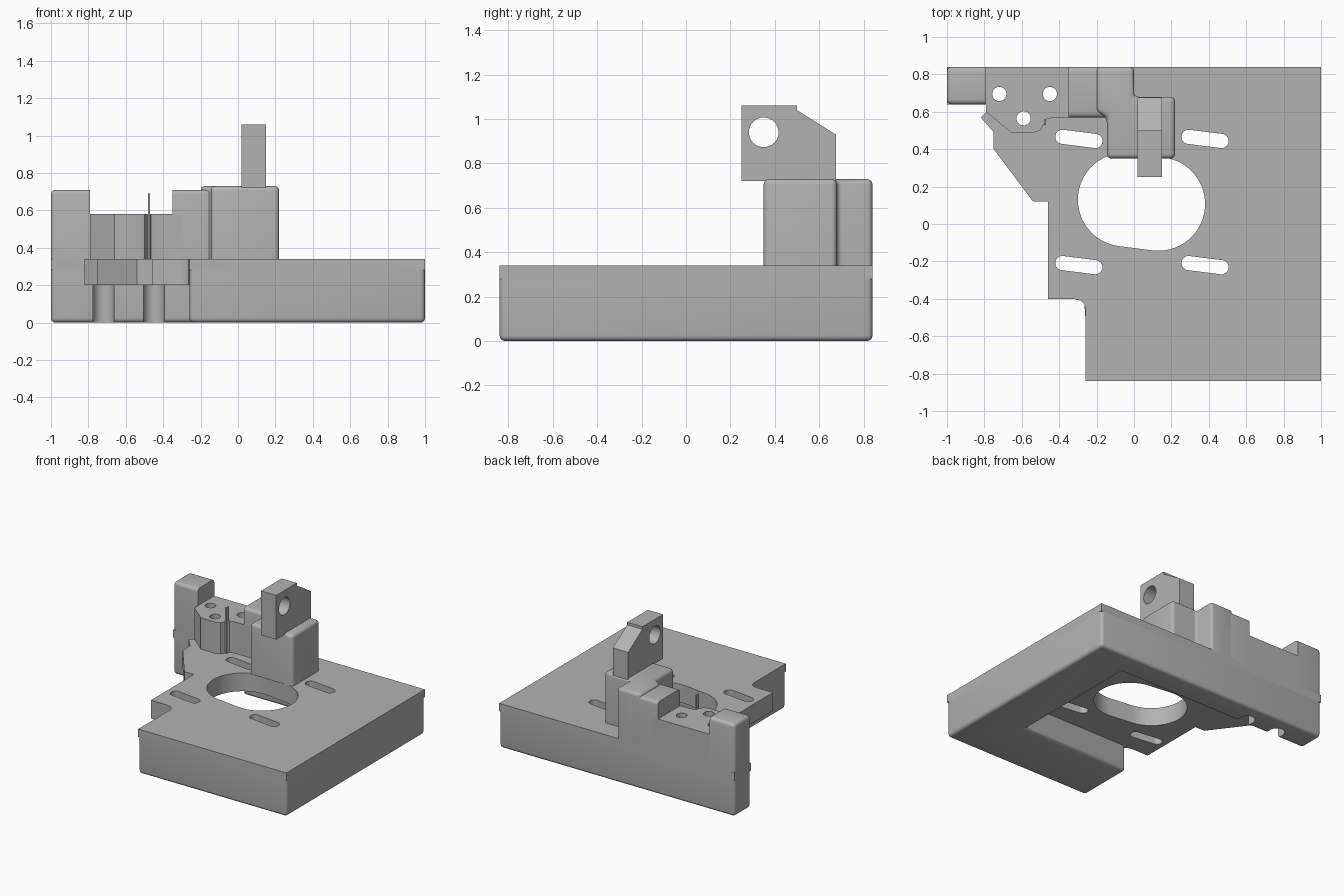
import bpy, bmesh, math
from mathutils import Matrix, Vector

cube = bpy.data.objects.get("Cube")
if cube:
    bpy.data.objects.remove(cube, do_unlink=True)

grey = bpy.data.materials.new("machined_grey")
grey.use_nodes = True
grey.diffuse_color = (0.45, 0.45, 0.45, 1)
grey.node_tree.nodes["Principled BSDF"].inputs["Base Color"].default_value = (0.45, 0.45, 0.45, 1)


def prism(name, outline, z0, z1, bevel=0, round_bottom=False, round_top=False, sharp_x=None):
    """Extrude an outline upwards, rounding the wanted edges."""
    bm = bmesh.new()
    base = bm.faces.new([bm.verts.new((x, y, z0)) for x, y in outline])
    ext = bmesh.ops.extrude_face_region(bm, geom=[base])
    moved = [v for v in ext["geom"] if isinstance(v, bmesh.types.BMVert)]
    bmesh.ops.translate(bm, verts=moved, vec=(0, 0, z1 - z0))
    bmesh.ops.recalc_face_normals(bm, faces=bm.faces)
    if bevel:
        def wanted(e):
            a, b = (v.co for v in e.verts)
            if sharp_x is not None and abs(a.x - sharp_x) < 1e-4 and abs(b.x - sharp_x) < 1e-4:
                return False
            if abs(a.z - b.z) > 1e-4:
                return True
            return round_top if a.z > (z0 + z1) / 2 else round_bottom
        bmesh.ops.bevel(bm, geom=[e for e in bm.edges if wanted(e)], offset=bevel,
                        segments=4, profile=0.5, affect='EDGES', clamp_overlap=True)
    mesh = bpy.data.meshes.new(name)
    bm.to_mesh(mesh)
    bm.free()
    mesh.materials.append(grey)
    obj = bpy.data.objects.new(name, mesh)
    bpy.context.collection.objects.link(obj)
    return obj


def box(x0, x1, y0, y1):
    return [(x0, y0), (x1, y0), (x1, y1), (x0, y1)]


def stadium(a, b, r, n=16):
    """Outline around two equal circles; a == b gives one circle."""
    a, b = Vector(a), Vector(b)
    d = b - a
    ang = math.atan2(d.y, d.x)
    pts = []
    for c, start in ((b, ang - math.pi / 2), (a, ang + math.pi / 2)):
        steps = n if d.length == 0 else n + 1
        for i in range(steps):
            t = start + math.pi * i / n
            pts.append((c.x + r * math.cos(t), c.y + r * math.sin(t)))
    return pts


def cut(obj, cutters):
    for c in cutters:
        mod = obj.modifiers.new("cut", 'BOOLEAN')
        mod.operation = 'DIFFERENCE'
        mod.solver = 'EXACT'
        mod.object = c
    bpy.context.view_layer.objects.active = obj
    for mod in list(obj.modifiers):
        bpy.ops.object.modifier_apply(modifier=mod.name)


# Lower frame: rounded rim around an open recess
frame = prism("lower_frame", [(-0.26, -0.84), (1, -0.84), (1, 0.84), (-1, 0.84), (-1, 0.64),
                              (0.65, 0.64), (0.65, -0.4), (-0.26, -0.4)],
              0, 0.28, 0.025, round_bottom=True)

# Recess ceiling and sharp-edged top deck share the left outline
left_edge = [(-0.82, 0.57), (-0.75, 0.49), (-0.75, 0.4), (-0.54, 0.12), (-0.46, 0.12),
             (-0.46, -0.4), (-0.32, -0.4), (-0.285, -0.41), (-0.265, -0.43)]
floor = prism("recess_ceiling", [(0.8, 0.75), (-0.79, 0.75), (-0.79, 0.6)] + left_edge
              + [(-0.26, -0.5), (0.8, -0.5)], 0.2, 0.28)
deck = prism("top_deck", [(1, 0.84), (-1, 0.84), (-1, 0.64), (-0.79, 0.64), (-0.79, 0.6)] + left_edge
             + [(-0.26, -0.46), (-0.26, -0.84), (1, -0.84)], 0.28, 0.34)

# Corner post
post = prism("corner_post", box(-1, -0.79, 0.64, 0.84), 0.34, 0.71, 0.025,
             round_top=True, sharp_x=-0.79)

# Drilled bracket between post and tower
bracket = prism("drilled_bracket", [(-0.79, 0.84), (-0.79, 0.6), (-0.66, 0.49), (-0.53, 0.49),
                                    (-0.5, 0.5), (-0.485, 0.53), (-0.465, 0.56), (-0.43, 0.57),
                                    (-0.3, 0.57), (-0.3, 0.84)], 0.34, 0.58)
fin = prism("thin_fin", box(-0.48, -0.47, 0.53, 0.56), 0.34, 0.69)

# Stepped block and main tower
step = prism("step_block", box(-0.35, -0.1, 0.57, 0.84), 0.34, 0.71, 0.025,
             round_top=True, sharp_x=-0.35)
tower = prism("tower", [(-0.145, 0.35), (0.22, 0.35), (0.22, 0.68), (0, 0.68), (0, 0.84),
                        (-0.2, 0.84), (-0.2, 0.6), (-0.145, 0.57)],
              0.34, 0.73, 0.025, round_top=True)

# Upright tab: profile in depth and height, extruded sideways
tab = prism("upright_tab", [(0.25, 0.72), (0.675, 0.72), (0.675, 0.93), (0.5, 1.04),
                            (0.5, 1.06), (0.25, 1.06)], 0.02, 0.15)
tab_bore = prism("tab_bore", stadium((0.35, 0.94), (0.35, 0.94), 0.067), -0.1, 0.3)
sideways = Matrix(((0, 0, 1, 0), (1, 0, 0, 0), (0, 1, 0, 0), (0, 0, 0, 1)))
for o in (tab, tab_bore):
    o.data.transform(sideways)

# Cutters: opening, slanted slots, screw holes and open counterbores
opening = prism("opening_cutter", stadium((-0.05, 0.13), (0.13, 0.107), 0.25, 32), 0.1, 0.339 + 0.1)
slots = []
for x in (-0.295, 0.38):
    for y in (0.455, -0.22):
        slots.append(prism("slot_cutter", stadium((x - 0.088, y + 0.011), (x + 0.088, y - 0.011), 0.038),
                           0.1, 0.45))
holes = [prism("hole_cutter", stadium(p, p, 0.038), -0.1, 0.7)
         for p in ((-0.72, 0.695), (-0.45, 0.695), (-0.59, 0.565))]
bores = [prism("counterbore_cutter", stadium((x, 0.695), (x, 0.5), 0.056), -0.1, 0.2)
         for x in (-0.72, -0.45)]

cut(frame, bores + holes)
cut(floor, [opening] + slots + holes)
cut(deck, [opening] + slots + holes)
cut(bracket, holes)
cut(tab, [tab_bore])
for c in [opening, tab_bore] + slots + holes + bores:
    bpy.data.objects.remove(c, do_unlink=True)

# Smooth the rounded edges, keep corners crisp
for o in (frame, floor, deck, post, bracket, fin, step, tower, tab):
    bpy.ops.object.select_all(action='DESELECT')
    o.select_set(True)
    bpy.context.view_layer.objects.active = o
    bpy.ops.object.shade_smooth_by_angle(angle=math.radians(35))
